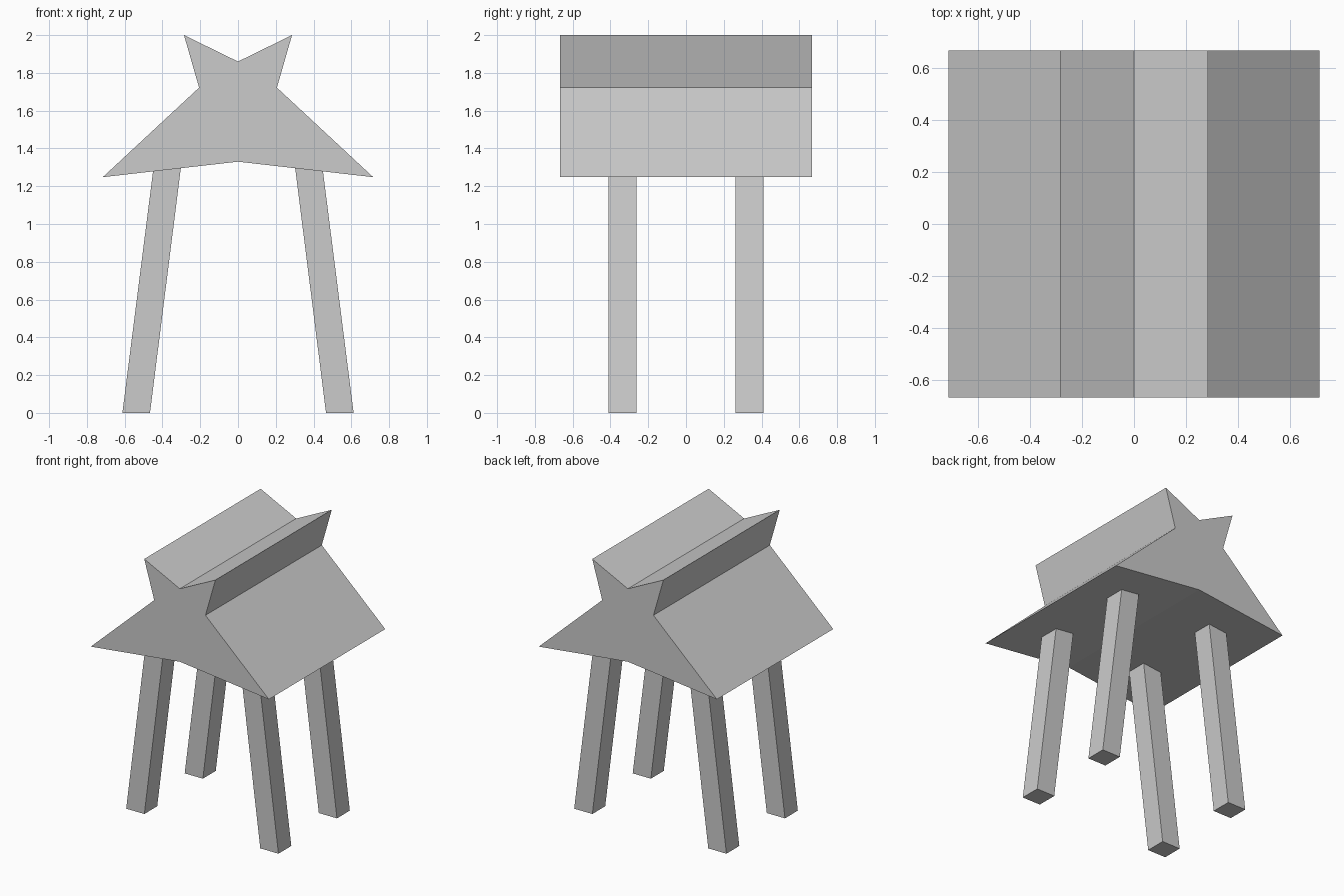
import bpy, bmesh

if "Cube" in bpy.data.objects:
    bpy.data.objects.remove(bpy.data.objects["Cube"])


def extrude_profile(name, points, y0, y1):
    """Solid prism from an (x, z) outline, running along y."""
    bm = bmesh.new()
    face = bm.faces.new([bm.verts.new((x, y0, z)) for x, z in points])
    result = bmesh.ops.extrude_face_region(bm, geom=[face])
    verts = [v for v in result["geom"] if isinstance(v, bmesh.types.BMVert)]
    bmesh.ops.translate(bm, verts=verts, vec=(0, y1 - y0, 0))
    bmesh.ops.recalc_face_normals(bm, faces=bm.faces)
    mesh = bpy.data.meshes.new(name)
    bm.to_mesh(mesh)
    bm.free()
    obj = bpy.data.objects.new(name, mesh)
    bpy.context.collection.objects.link(obj)
    return obj


# Star-shaped body: right half of the outline, mirrored to the left
half = [(0.286, 2.0), (0.206, 1.722), (0.716, 1.248)]
outline = [(0, 1.86)] + half + [(0, 1.33)] + [(-x, z) for x, z in reversed(half)]
extrude_profile("star_body", outline, -0.668, 0.668)

# Four splayed legs, tops cut along the slope of the underside
leg = [(0.466, 0), (0.612, 0), (0.449, 1.285), (0.302, 1.301)]
for side, sx in (("left", -1), ("right", 1)):
    for end, sy in (("front", -1), ("back", 1)):
        y0, y1 = sorted((sy * 0.262, sy * 0.41))
        extrude_profile(f"{end}_{side}_leg", [(sx * x, z) for x, z in leg], y0, y1)
